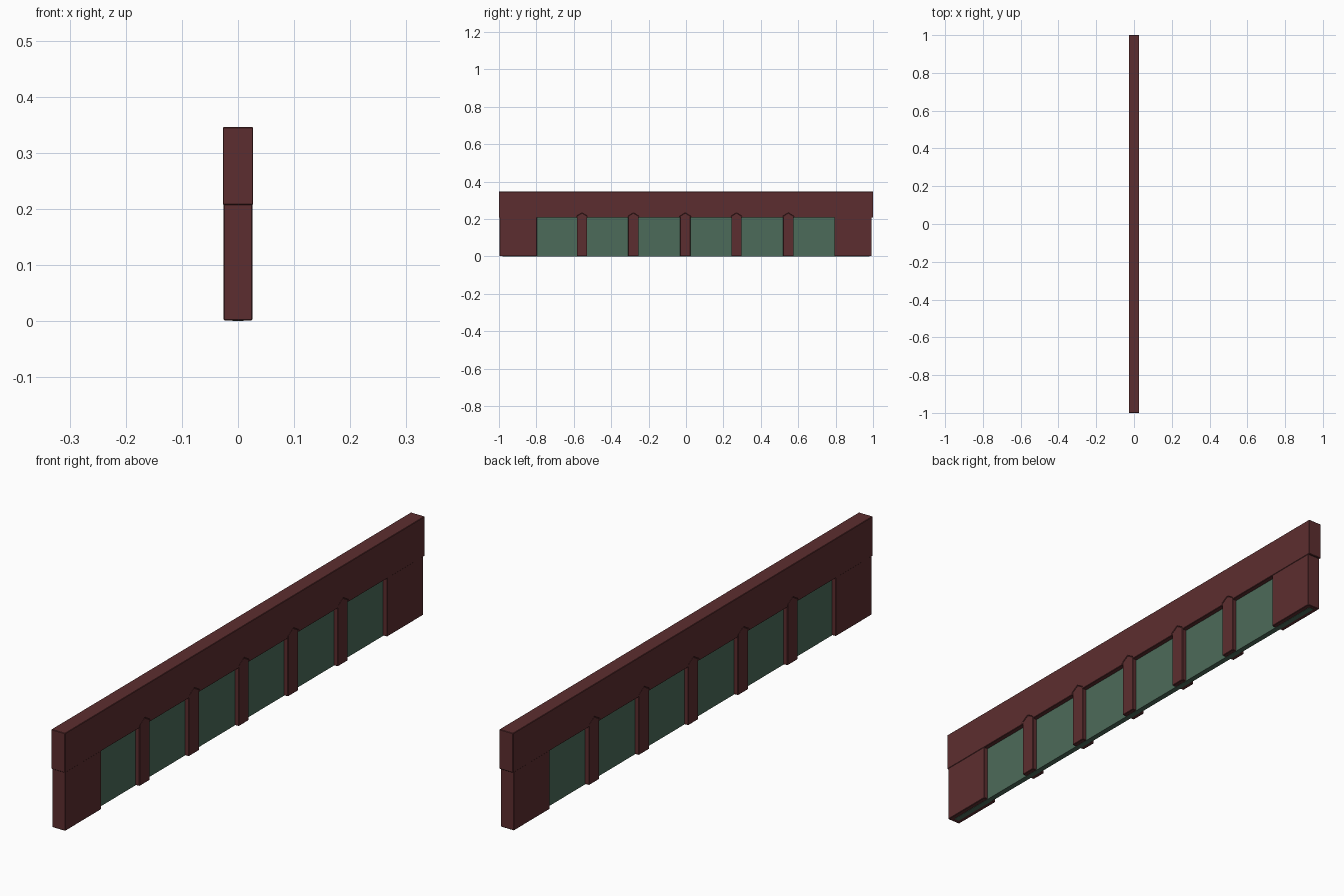
import bpy, bmesh

if "Cube" in bpy.data.objects:
    bpy.data.objects.remove(bpy.data.objects["Cube"])


def material(name, rgb):
    m = bpy.data.materials.new(name)
    m.diffuse_color = (*rgb, 1.0)
    m.use_nodes = True
    m.node_tree.nodes["Principled BSDF"].inputs["Base Color"].default_value = m.diffuse_color
    return m


frame_mat = material("dark red brown", (0.108, 0.027, 0.029))
pane_mat = material("muted green", (0.073, 0.147, 0.101))


def slab(name, outline, half_x, mat, bevel=0.0):
    """Extrude a (y, z) outline symmetrically along x."""
    bm = bmesh.new()
    face = bm.faces.new([bm.verts.new((-half_x, y, z)) for y, z in outline])
    ext = bmesh.ops.extrude_face_region(bm, geom=[face])
    verts = [g for g in ext["geom"] if isinstance(g, bmesh.types.BMVert)]
    bmesh.ops.translate(bm, verts=verts, vec=(2 * half_x, 0, 0))
    bmesh.ops.recalc_face_normals(bm, faces=bm.faces)
    me = bpy.data.meshes.new(name)
    bm.to_mesh(me)
    bm.free()
    me.materials.append(mat)
    ob = bpy.data.objects.new(name, me)
    bpy.context.collection.objects.link(ob)
    if bevel:
        mod = ob.modifiers.new("soft_edges", 'BEVEL')
        mod.width = bevel
        mod.segments = 1
        mod.limit_method = 'ANGLE'
    return ob


def rect(y0, y1, z0, z1):
    return [(y0, z0), (y1, z0), (y1, z1), (y0, z1)]


LINTEL_Z, TOP_Z = 0.207, 0.346
SHOULDER, PEAK = 0.215, 0.232
HALF_POST = 0.028
posts = [-0.556, -0.281, -0.004, 0.270, 0.547]

# Header beam with pointed notches over the posts
bottom = [(-1.0, LINTEL_Z)]
for y in posts:
    bottom += [(y - HALF_POST, LINTEL_Z), (y - HALF_POST, SHOULDER), (y, PEAK),
               (y + HALF_POST, SHOULDER), (y + HALF_POST, LINTEL_Z)]
bottom += [(1.0, LINTEL_Z), (1.0, TOP_Z), (-1.0, TOP_Z)]
slab("header_beam", bottom, 0.027, frame_mat, 0.0015)

# Pointed posts set into the notches
for i, y in enumerate(posts):
    slab(f"post_{i + 1}",
         [(y - HALF_POST, 0.001), (y + HALF_POST, 0.001), (y + HALF_POST, SHOULDER),
          (y, PEAK), (y - HALF_POST, SHOULDER)], 0.0255, frame_mat, 0.0015)

# Solid end panels
slab("end_panel_left", rect(-0.997, -0.797, 0.001, 0.215), 0.0255, frame_mat, 0.0015)
slab("end_panel_right", rect(0.793, 0.993, 0.001, 0.215), 0.0255, frame_mat, 0.0015)

# Continuous recessed pane running through the posts
slab("green_pane", rect(-0.98, 0.98, 0.0, 0.22), 0.010, pane_mat)
